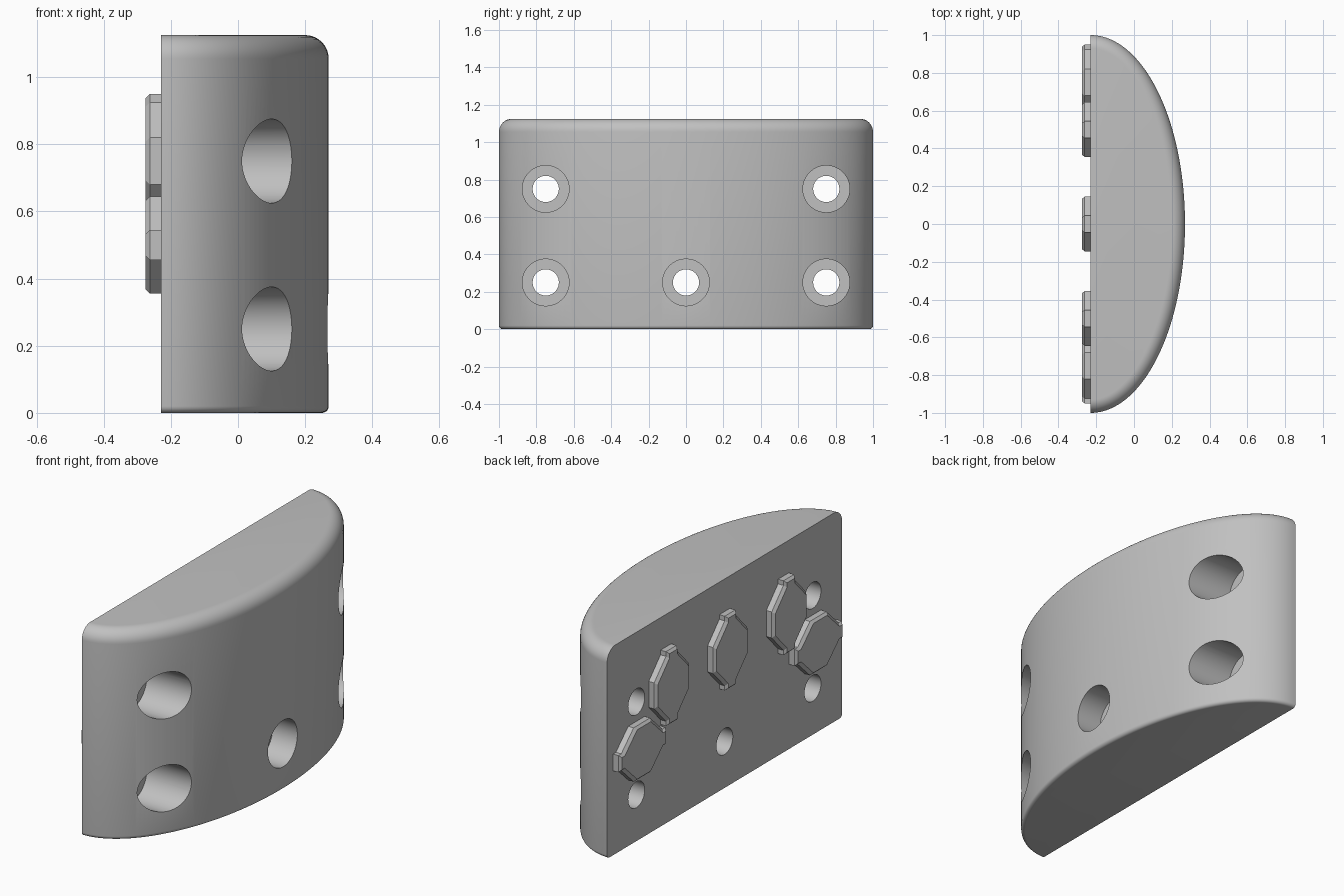
import bpy, bmesh
from math import sin, cos, pi, hypot

cube = bpy.data.objects.get("Cube")
if cube:
    bpy.data.objects.remove(cube, do_unlink=True)

BACK, HEIGHT = -0.23, 1.125      # flat rear plane, block height
DEPTH, HALF = 0.5, 1.0           # half-ellipse semi-axes

grey = bpy.data.materials.new("light_grey")
grey.use_nodes = True
COLOR = (0.53, 0.53, 0.53, 1)
grey.diffuse_color = COLOR
grey.node_tree.nodes["Principled BSDF"].inputs["Base Color"].default_value = COLOR


def loft(name, rings):
    """Join closed rings of points into a capped solid."""
    bm = bmesh.new()
    loops = [[bm.verts.new(p) for p in ring] for ring in rings]
    n = len(loops[0])
    for a, b in zip(loops, loops[1:]):
        for i in range(n):
            j = (i + 1) % n
            bm.faces.new((a[i], a[j], b[j], b[i]))
    bm.faces.new(loops[0][::-1])
    bm.faces.new(loops[-1])
    bmesh.ops.recalc_face_normals(bm, faces=bm.faces)
    mesh = bpy.data.meshes.new(name)
    bm.to_mesh(mesh)
    bm.free()
    mesh.materials.append(grey)
    obj = bpy.data.objects.new(name, mesh)
    bpy.context.collection.objects.link(obj)
    return obj


def half_ellipse(inset, z, steps=96):
    """Half-ellipse outline moved inward along its normal."""
    pts = []
    for i in range(steps + 1):
        t = -pi / 2 + pi * i / steps
        nx, ny = cos(t) / DEPTH, sin(t) / HALF
        k = inset / hypot(nx, ny)
        pts.append((BACK + DEPTH * cos(t) - nx * k, HALF * sin(t) - ny * k, z))
    return pts


def fillet(radius, steps):
    """Pairs of inset and distance from the cap for a round edge."""
    angles = [pi / 2 * i / steps for i in range(steps + 1)]
    return [(radius * (1 - sin(a)), radius * (1 - cos(a))) for a in angles]


# Main block with a wide round on top and a small one below
rings = [half_ellipse(d, h) for d, h in fillet(0.02, 5)]
rings += [half_ellipse(d, HEIGHT - h) for d, h in reversed(fillet(0.07, 10))]
block = loft("curved_block", rings)


# Stepped screw holes, each cut from a revolved-style cutter
def screw_cutter(y, z, floor, steps=64):
    profile = [(BACK - 0.1, 0.07), (floor, 0.07), (floor, 0.125), (0.4, 0.125)]
    return loft("hole_cutter", [
        [(x, y + r * cos(2 * pi * i / steps), z + r * sin(2 * pi * i / steps))
         for i in range(steps)] for x, r in profile])


holes = [(s * 0.75, z, -0.105) for s in (-1, 1) for z in (0.25, 0.75)]
holes.append((0, 0.25, 0.12))
bpy.context.view_layer.objects.active = block
for hole in holes:
    cutter = screw_cutter(*hole)
    cutter.hide_render = True
    mod = block.modifiers.new("screw_hole", 'BOOLEAN')
    mod.operation, mod.solver, mod.object = 'DIFFERENCE', 'EXACT', cutter
    bpy.ops.object.modifier_apply(modifier=mod.name)
    bpy.data.objects.remove(cutter, do_unlink=True)

bpy.ops.object.select_all(action='DESELECT')
block.select_set(True)
bpy.ops.object.shade_smooth_by_angle(angle=pi / 6)


# Raised rear pads: long octagons with short end tabs and a chamfered face
def pad(name, y, z, sideways):
    quarter = [(0.145, 0.07), (0.045, 0.175), (0.045, 0.2)]
    half = quarter + [(-u, v) for u, v in reversed(quarter)]
    outline = half + [(-u, -v) for u, v in half]

    def ring(x, inset):
        pts = []
        for u, v in outline:
            u -= inset * (1 if u > 0 else -1)
            v -= inset * (1 if v > 0 else -1)
            pts.append((x, y + v, z + u) if sideways else (x, y + u, z + v))
        return pts
    return loft(name, [ring(BACK + 0.005, 0), ring(-0.262, 0), ring(-0.275, 0.012)])


pad("middle_pad", 0, 0.75, False)
for side, s in (("front", -1), ("rear", 1)):
    pad(side + "_upper_pad", s * 0.5, 0.75, False)
    pad(side + "_lower_pad", s * 0.75, 0.5, True)
